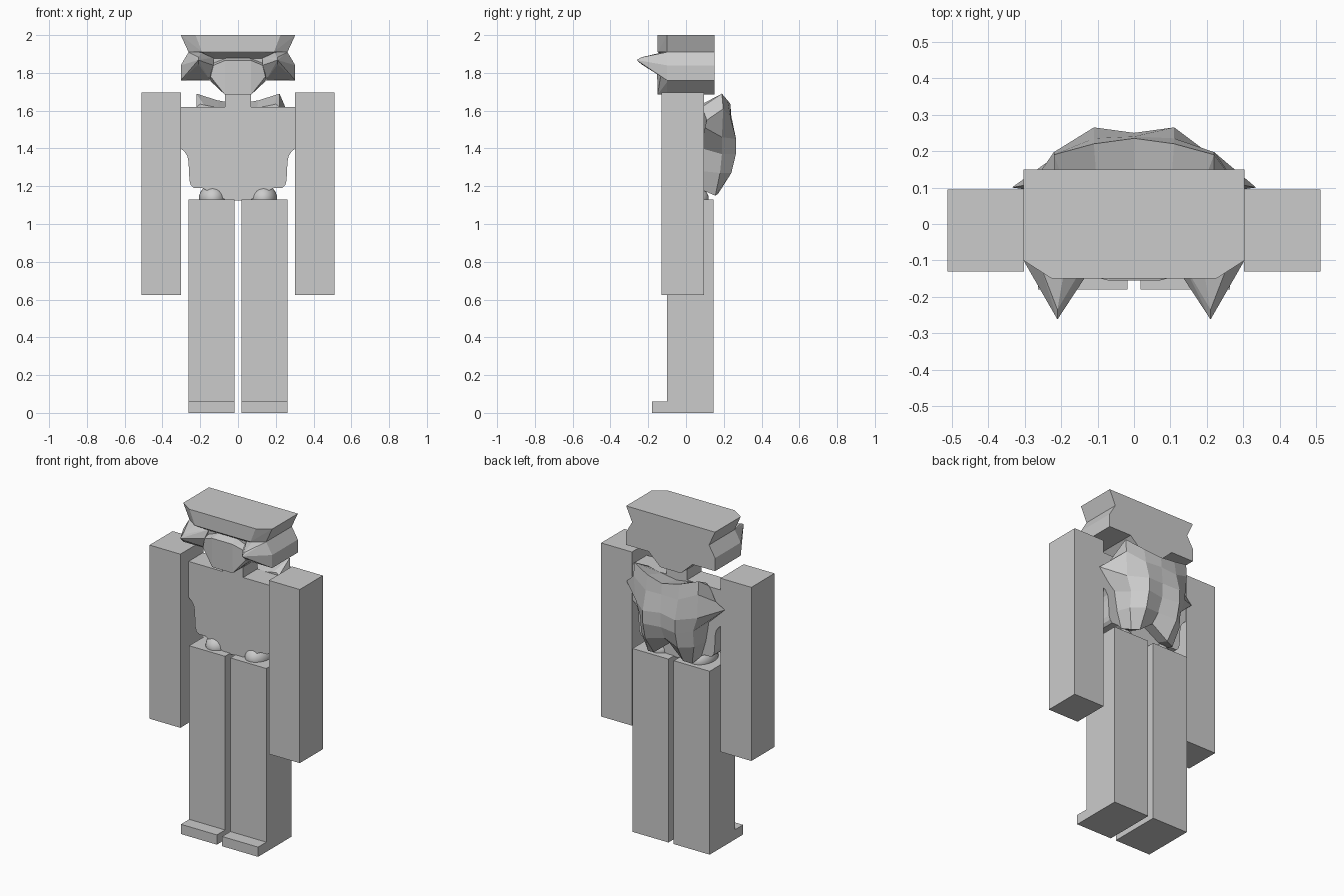
import bpy, bmesh

if "Cube" in bpy.data.objects:
    bpy.data.objects.remove(bpy.data.objects["Cube"])


def finish(bm, name):
    bmesh.ops.recalc_face_normals(bm, faces=bm.faces)
    me = bpy.data.meshes.new(name)
    bm.to_mesh(me)
    bm.free()
    ob = bpy.data.objects.new(name, me)
    bpy.context.collection.objects.link(ob)
    return ob


def prism(name, pts, axis, a, b):
    """Extrude a 2D outline along 'x' (pts are y,z) or 'y' (pts are x,z)."""
    bm = bmesh.new()
    put = (lambda p, t: (t, p[0], p[1])) if axis == 'x' else (lambda p, t: (p[0], t, p[1]))
    lo = [bm.verts.new(put(p, a)) for p in pts]
    hi = [bm.verts.new(put(p, b)) for p in pts]
    n = len(pts)
    bm.faces.new(lo)
    bm.faces.new(hi[::-1])
    for i in range(n):
        j = (i + 1) % n
        bm.faces.new((lo[i], lo[j], hi[j], hi[i]))
    return finish(bm, name)


def hull(name, pts):
    bm = bmesh.new()
    for p in pts:
        bm.verts.new(p)
    r = bmesh.ops.convex_hull(bm, input=bm.verts)
    junk = {g for g in r['geom_interior'] + r['geom_unused'] if isinstance(g, bmesh.types.BMVert)}
    bmesh.ops.delete(bm, geom=list(junk), context='VERTS')
    bmesh.ops.dissolve_limit(bm, angle_limit=0.02, verts=bm.verts, edges=bm.edges)
    return finish(bm, name)


def both(pts):
    return [(s * x, y, z) for x, y, z in pts for s in (-1, 1)]


def sym(half):
    """Close a half outline (x, z) by mirroring it."""
    return half + [(-x, z) for x, z in reversed(half)]


# Legs with feet, arms, hip joints
foot = [(-.18, 0), (.145, 0), (.145, 1.13), (-.10, 1.13), (-.10, .06), (-.18, .06)]
arm = [(-.13, .625), (.095, .625), (.095, 1.695), (-.13, 1.695)]
for s, side in ((-1, "left"), (1, "right")):
    prism(side + "_leg", foot, 'x', s * .018, s * .263)
    prism(side + "_arm", arm, 'x', s * .302, s * .512)
    bpy.ops.mesh.primitive_uv_sphere_add(segments=32, ring_count=16, radius=1,
                                         location=(s * .134, .02, 1.135))
    joint = bpy.context.object
    joint.name = side + "_hip_joint"
    joint.scale = (.073, .10, .073)
    bpy.ops.object.shade_smooth()

# Torso and neck
prism("torso", sym([(.305, 1.62), (.305, 1.40), (.285, 1.385), (.268, 1.36), (.262, 1.33),
                    (.257, 1.23), (.25, 1.205), (.235, 1.19), (.19, 1.19), (.06, 1.125)]),
      'y', -.05, .09)
prism("neck", sym([(.07, 1.70), (.07, 1.60)]), 'y', -.05, .09)

# Head: crown, lower block, brow, face, cheek spikes
hull("crown", both([(.303, .15, 2), (.303, -.10, 2), (.225, -.15, 2),
                    (.262, .15, 1.91), (.262, -.10, 1.91), (.19, -.15, 1.91)]))
prism("head_back", sym([(.262, 1.91), (.303, 1.84), (.303, 1.76), (.15, 1.76), (.07, 1.685)]),
      'y', -.10, .15)
hull("brow", both([(.19, -.15, 1.91), (.22, -.09, 1.91), (.12, -.145, 1.905), (.12, -.09, 1.87)]))
hull("face", both([(.15, -.09, 1.765), (.145, -.135, 1.78), (.14, -.09, 1.85), (.13, -.14, 1.84),
                   (.07, -.155, 1.865), (.05, -.09, 1.885), (.07, -.15, 1.685), (.07, -.09, 1.685)]))
cheek = [(.262, -.10, 1.91), (.19, -.12, 1.91), (.13, -.10, 1.88), (.13, -.14, 1.84),
         (.15, -.10, 1.765), (.303, -.10, 1.76), (.303, -.10, 1.84),
         (.21, -.235, 1.883), (.21, -.262, 1.868), (.21, -.235, 1.845), (.20, -.15, 1.795)]
for s, side in ((-1, "left"), (1, "right")):
    hull(side + "_cheek_spike", [(s * x, y, z) for x, y, z in cheek])

# Backpack: rows from top to bottom, each from the centre to the outer edge
rows = [
    [(0, .085, 1.60), (.10, .085, 1.615), (.18, .085, 1.63), (.20, .085, 1.635)],
    [(0, .235, 1.635), (.11, .22, 1.655), (.22, .19, 1.69), (.22, .085, 1.62)],
    [(0, .24, 1.57), (.11, .235, 1.565), (.22, .197, 1.61), (.28, .11, 1.55)],
    [(0, .25, 1.46), (.11, .265, 1.45), (.21, .19, 1.46), (.335, .10, 1.51)],
    [(0, .245, 1.37), (.11, .264, 1.37), (.18, .19, 1.37), (.22, .085, 1.40)],
    [(0, .21, 1.29), (.11, .24, 1.27), (.18, .18, 1.27), (.20, .085, 1.28)],
    [(0, .16, 1.24), (.10, .17, 1.16), (.15, .155, 1.15), (.17, .085, 1.18)],
    [(0, .085, 1.25), (.10, .085, 1.19), (.14, .085, 1.18), (.16, .085, 1.19)],
]
bm = bmesh.new()
grid = [[bm.verts.new((-x, y, z)) for x, y, z in r[:0:-1]] + [bm.verts.new(p) for p in r] for r in rows]
for a, b in zip(grid, grid[1:]):
    for i in range(len(a) - 1):
        bm.faces.new((a[i], a[i + 1], b[i + 1], b[i]))
bmesh.ops.holes_fill(bm, edges=[e for e in bm.edges if e.is_boundary], sides=0)
finish(bm, "backpack")
